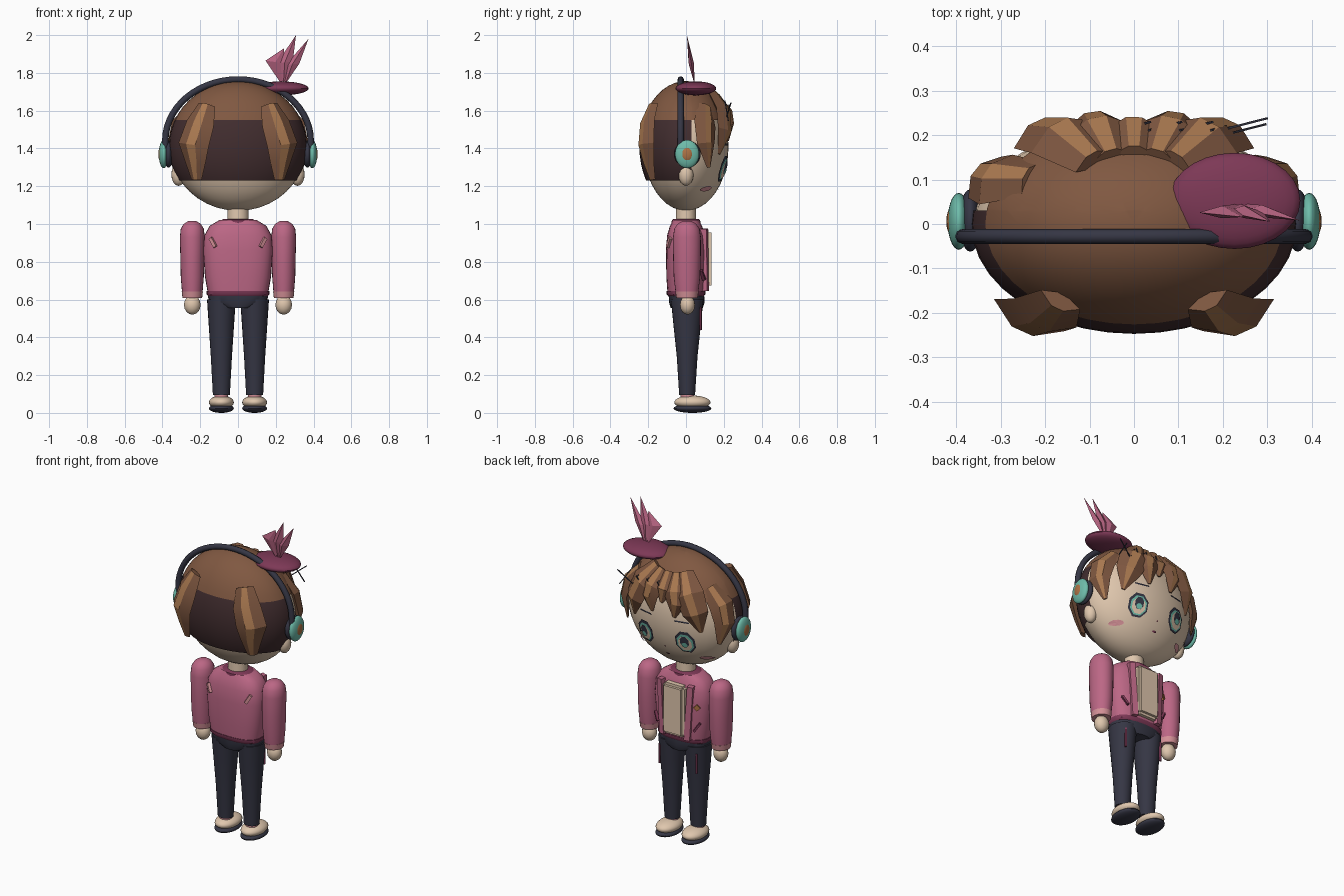
import bpy, bmesh, math
from mathutils import Vector, Matrix

if "Cube" in bpy.data.objects:
    bpy.data.objects.remove(bpy.data.objects["Cube"])

def mat(name, c):
    m = bpy.data.materials.new(name)
    m.diffuse_color = (*c, 1)
    m.use_nodes = True
    m.node_tree.nodes["Principled BSDF"].inputs["Base Color"].default_value = m.diffuse_color
    return m

HAIR = mat("brown", (.216, .098, .053))
UNDER = mat("dark brown", (.053, .026, .028))
LIGHT = mat("light brown", (.40, .19, .08))
SKIN = mat("skin", (.74, .57, .42))
PINK = mat("pink", (.50, .135, .235))
WINE = mat("wine", (.205, .04, .093))
NAVY = mat("navy", (.036, .037, .058))
TEAL = mat("teal", (.156, .50, .40))
COPPER = mat("copper", (.42, .17, .06))
BLUSH = mat("light pink", (.66, .28, .31))
HC, HR = Vector((0, 0, 1.41)), Vector((.36, .225, .34))   # head centre and radii

def finish(name, bm, mats, angle=40):
    bmesh.ops.recalc_face_normals(bm, faces=bm.faces)
    me = bpy.data.meshes.new(name)
    bm.to_mesh(me)
    bm.free()
    ob = bpy.data.objects.new(name, me)
    bpy.context.collection.objects.link(ob)
    for m in mats:
        me.materials.append(m)
    if angle:
        bpy.ops.object.select_all(action='DESELECT')
        ob.select_set(True)
        bpy.context.view_layer.objects.active = ob
        bpy.ops.object.shade_smooth_by_angle(angle=math.radians(angle))
    return ob

def ball(name, c, r, m, rot=None, seg=28):
    bm = bmesh.new()
    bmesh.ops.create_uvsphere(bm, u_segments=seg, v_segments=seg // 2, radius=1)
    M = Matrix.Translation(c) @ (rot or Matrix()) @ Matrix.Diagonal((*r, 1))
    bmesh.ops.transform(bm, matrix=M, verts=bm.verts)
    return finish(name, bm, [m])

def box(name, c, size, m, rot=(0, 0, 0), bevel=0):
    bm = bmesh.new()
    bmesh.ops.create_cube(bm, size=1)
    R = Matrix.Rotation(rot[2], 4, 'Z') @ Matrix.Rotation(rot[1], 4, 'Y')
    bmesh.ops.transform(bm, matrix=Matrix.Translation(c) @ R @ Matrix.Diagonal((*size, 1)), verts=bm.verts)
    if bevel:
        bmesh.ops.bevel(bm, geom=bm.edges[:], offset=bevel, segments=2, affect='EDGES')
    return finish(name, bm, [m], 0)

def skin_rings(bm, rings):
    """Join equal vertex rings with quads and close both ends."""
    vs = [[bm.verts.new(p) for p in r] for r in rings]
    n = len(vs[0])
    for a, b in zip(vs, vs[1:]):
        for i in range(n):
            bm.faces.new((a[i], a[(i + 1) % n], b[(i + 1) % n], b[i])).material_index = i
    for r in (vs[0], vs[-1]):
        bm.faces.new(r).material_index = n

def loft(name, rings, m, p=1.0, n=24):
    """Stack of (z, rx, ry, cx, cy) rounded outlines."""
    pw = lambda v: math.copysign(abs(v) ** p, v) if abs(v) > 1e-6 else 0
    bm = bmesh.new()
    ang = [2 * math.pi * i / n for i in range(n)]
    skin_rings(bm, [[(cx + rx * pw(math.cos(a)), cy + ry * pw(math.sin(a)), z) for a in ang]
                    for z, rx, ry, cx, cy in rings])
    for f in bm.faces:
        f.material_index = 0
    return finish(name, bm, [m])

def lock(name, spine, s=1):
    """Ridged hair lock along (x, y, z, half width) points, with a light ridge."""
    pts = [Vector((s * x, y, z)) for x, y, z, w in spine]
    rings = []
    for i, p in enumerate(pts):
        w = spine[i][3]
        t = (pts[min(i + 1, len(pts) - 1)] - pts[max(i - 1, 0)]).normalized()
        o = Vector(((p.x) / HR.x**2, p.y / HR.y**2, (p.z - HC.z) / HR.z**2)).normalized()
        side = t.cross(o).normalized() * w
        o = side.cross(t).normalized() * w * .45
        rings.append([p - side, p - side * .3 + o, p + side * .3 + o, p + side, p - o * .8])
    bm = bmesh.new()
    skin_rings(bm, rings)
    for f in bm.faces:
        f.material_index = int(f.material_index == 1)
    finish(name, bm, [HAIR, LIGHT], 20)

def plate(name, x, z, outline, m, off=.006):
    """Flat painted patch wrapped on the face."""
    bm = bmesh.new()
    def on_face(px, pz):
        dz = pz - HC.z
        y = HR.y * math.sqrt(max(.02, 1 - (px / HR.x)**2 - (dz / HR.z)**2))
        n = Vector((px / HR.x**2, y / HR.y**2, dz / HR.z**2)).normalized()
        return Vector((px, y, pz)) + n * off
    mid = bm.verts.new(on_face(x, z))
    vs = [bm.verts.new(on_face(x + a, z + b)) for a, b in outline]
    for i in range(len(vs)):
        bm.faces.new((mid, vs[i], vs[(i + 1) % len(vs)]))
    bm.normal_update()
    if sum(f.normal.y for f in bm.faces) < 0:
        bmesh.ops.reverse_faces(bm, faces=bm.faces)
    me = bpy.data.meshes.new(name)
    bm.to_mesh(me)
    bm.free()
    me.materials.append(m)
    bpy.context.collection.objects.link(bpy.data.objects.new(name, me))

def oval(rx, rz, n=10):
    return [(rx * math.cos(2 * math.pi * (i + .5) / n), rz * math.sin(2 * math.pi * (i + .5) / n)) for i in range(n)]

# Head, neck
ball("head", HC, HR, SKIN, seg=40)
loft("neck", [(.98, .058, .055, 0, 0), (1.1, .055, .052, 0, 0)], SKIN)

# Hair cap: brown crown, dark band at the back of the head
bm = bmesh.new()
bmesh.ops.create_uvsphere(bm, u_segments=40, v_segments=24, radius=1)
bmesh.ops.transform(bm, matrix=Matrix.Translation(HC) @ Matrix.Diagonal((.366, .247, .347, 1)), verts=bm.verts)
for co, no in (((0, 0, 1.55), (0, 0, 1)), ((0, 0, 1.23), (0, 0, 1)), ((0, .03, 0), (0, 1, 0))):
    bmesh.ops.bisect_plane(bm, geom=bm.verts[:] + bm.edges[:] + bm.faces[:], plane_co=co, plane_no=no)
gone = []
for f in bm.faces:
    c = f.calc_center_median()
    f.material_index = int(c.z < 1.55)
    if c.z < 1.23 or (c.z < 1.55 and c.y > .03):
        gone.append(f)
bmesh.ops.delete(bm, geom=gone, context='FACES')
finish("hair_cap", bm, [HAIR, UNDER])

# Hair locks
for s in (-1, 1):
    lock("back_lock", [(.165, -.17, 1.63, .05), (.20, -.2, 1.53, .08), (.235, -.205, 1.42, .088),
                       (.225, -.195, 1.33, .06), (.22, -.175, 1.235, .03)], s)
    lock("side_lock", [(.23, .10, 1.62, .05), (.31, .10, 1.53, .07), (.335, .105, 1.43, .06),
                       (.31, .12, 1.30, .012)], s)
    lock("outer_fringe", [(.09, .14, 1.69, .05), (.16, .195, 1.59, .085), (.205, .2, 1.49, .075),
                          (.225, .175, 1.37, .012)], s)
    lock("inner_fringe", [(.05, .15, 1.68, .045), (.08, .21, 1.59, .075), (.09, .225, 1.53, .06),
                          (.075, .222, 1.44, .01)], s)
lock("centre_fringe", [(0, .16, 1.68, .04), (0, .215, 1.59, .06), (.01, .225, 1.51, .01)])

# Face
for s in (-1, 1):
    ball("ear", (s * .315, 0, 1.262), (.038, .04, .06), SKIN, seg=16)
    ex, ez = s * .132, 1.295
    plate("eye_outline", ex, ez, oval(.06, .072, 8), NAVY, .006)
    plate("eye_ring", ex, ez - .003, oval(.049, .058, 8), TEAL, .009)
    plate("eye_white", ex, ez - .006, oval(.04, .047, 8), SKIN, .012)
    plate("pupil", ex, ez + .008, oval(.026, .036, 8), NAVY, .015)
    plate("iris", ex, ez - .01, oval(.017, .016, 8), TEAL, .018)
    plate("cheek", s * .215, 1.19, oval(.033, .014), BLUSH)
    plate("brow", s * .12, 1.42, [(-.045, -.004), (.045, -.004), (.04, .005), (-.04, .005)], NAVY)
plate("mouth", 0, 1.185, oval(.014, .005), WINE)
plate("nose", 0, 1.24, oval(.006, .005), BLUSH)

# Thin dark pins over the fringe
for i, (x, tilt) in enumerate([(.02, .5), (.05, -.5), (.09, .5), (.12, -.5), (.16, .5), (.19, -.5), (.25, .9), (.26, -.6)]):
    box("hair_pin", (x, .225 - .01 * (i % 2), 1.60), (.005, .005, .07 if i < 6 else .13), NAVY, (0, tilt, .25))

# Headphones
cu = bpy.data.curves.new("headband", 'CURVE')
cu.dimensions, cu.bevel_depth, cu.bevel_resolution = '3D', .017, 2
sp = cu.splines.new('POLY')
path = [(.385, 1.37)] + [(.385 * math.cos(a), 1.44 + .325 * math.sin(a)) for a in
                         [math.pi * i / 28 for i in range(29)]] + [(-.385, 1.37)]
sp.points.add(len(path) - 1)
for q, (x, z) in zip(sp.points, path):
    q.co = (x, -.028, z, 1)
cu.materials.append(NAVY)
bpy.context.collection.objects.link(bpy.data.objects.new("headband", cu))
for s in (-1, 1):
    ball("ear_cushion", (s * .368, .008, 1.37), (.026, .07, .072), NAVY)
    ball("ear_cup", (s * .394, .006, 1.37), (.025, .064, .075), TEAL)
    ball("cup_centre", (s * .408, .006, 1.37), (.014, .034, .042), COPPER, seg=16)

# Hat with feathers
ball("hat", (.226, .052, 1.718), (.148, .108, .037), WINE)
for base, left, tip, right in [((.23, 1.74), (.146, 1.865), (.243, 1.93), (.25, 1.85)),
                               ((.24, 1.74), (.205, 1.85), (.307, 2.0), (.29, 1.86)),
                               ((.25, 1.74), (.25, 1.84), (.373, 1.98), (.325, 1.85))]:
    bm = bmesh.new()
    Y = lambda z: .045 - .04 * (z - 1.74) / .26
    ring = [bm.verts.new((x, Y(z), z)) for x, z in (base, left, tip, right)]
    cx, cz = (left[0] + right[0]) / 2, (left[1] + right[1]) / 2
    for d in (-.014, .014):
        c = bm.verts.new((cx, Y(cz) + d, cz))
        for i in range(4):
            bm.faces.new((c, ring[i], ring[(i + 1) % 4]))
    finish("feather", bm, [PINK], 0)

# Jacket
loft("jacket", [(.635, .160, .098, 0, 0), (.72, .175, .104, 0, 0), (.86, .185, .106, 0, 0), (.94, .178, .1, 0, 0),
                (.99, .15, .085, 0, 0), (1.02, .10, .07, 0, 0)], PINK, .75, 32)
loft("hem", [(.618, .158, .094, 0, 0), (.628, .166, .102, 0, 0), (.645, .166, .102, 0, 0)], WINE, .75, 32)
loft("collar", [(1.0, .10, .078, 0, 0), (1.02, .092, .075, 0, 0), (1.027, .075, .065, 0, 0)], WINE)
box("shirt_front", (0, .104, .815), (.145, .06, .31), SKIN, bevel=.015)
for s in (-1, 1):
    box("lapel", (s * .09, .095, .81), (.035, .04, .33), PINK, (0, s * .06, -s * .25))
    box("pocket", (s * .135, .085, .73), (.012, .024, .06), WINE, (0, s * .6, -s * .5))
    box("back_stripe", (s * .132, -.089, .902), (.018, .018, .055), BLUSH, (0, s * .55, s * .5))
box("badge", (-.135, .086, .85), (.028, .018, .028), COPPER, (0, .78, .5))

# Sleeves, cuffs, hands
for s in (-1, 1):
    x = s * .242
    loft("sleeve", [(.635, .054, .06, x, .005), (.72, .061, .07, x, .005), (.82, .063, .073, x, .005),
                    (.93, .066, .074, x, .005), (.975, .061, .067, x, .005), (1.0, .046, .05, x, .005),
                    (1.015, .022, .025, x, .005)], PINK)
    loft("cuff", [(.608, .052, .056, x, .005), (.642, .056, .062, x, .005)], BLUSH)
    ball("hand", (x, .008, .572), (.044, .04, .052), SKIN, seg=16)

# Trousers and shoes
loft("hips", [(.555, .07, .085, 0, .004), (.585, .155, .094, 0, .004), (.63, .16, .094, 0, .002)], NAVY, .8)
for s in (-1, 1):
    x = s * .088
    loft("trouser_leg", [(.095, .045, .042, x, .006), (.3, .056, .055, x, .006), (.48, .068, .074, x, .006),
                         (.6, .076, .086, x, .006)], NAVY)
    loft("ankle", [(.06, .036, .036, x, .01), (.115, .036, .036, x, .006)], BLUSH)
    ball("shoe", (x, .034, .056), (.066, .096, .036), SKIN)
    ball("sole", (x, .034, .024), (.066, .1, .024), NAVY)
    box("trouser_stripe", (s * .125, .078, .50), (.01, .01, .12), WINE, (0, 0, -s * .5))
